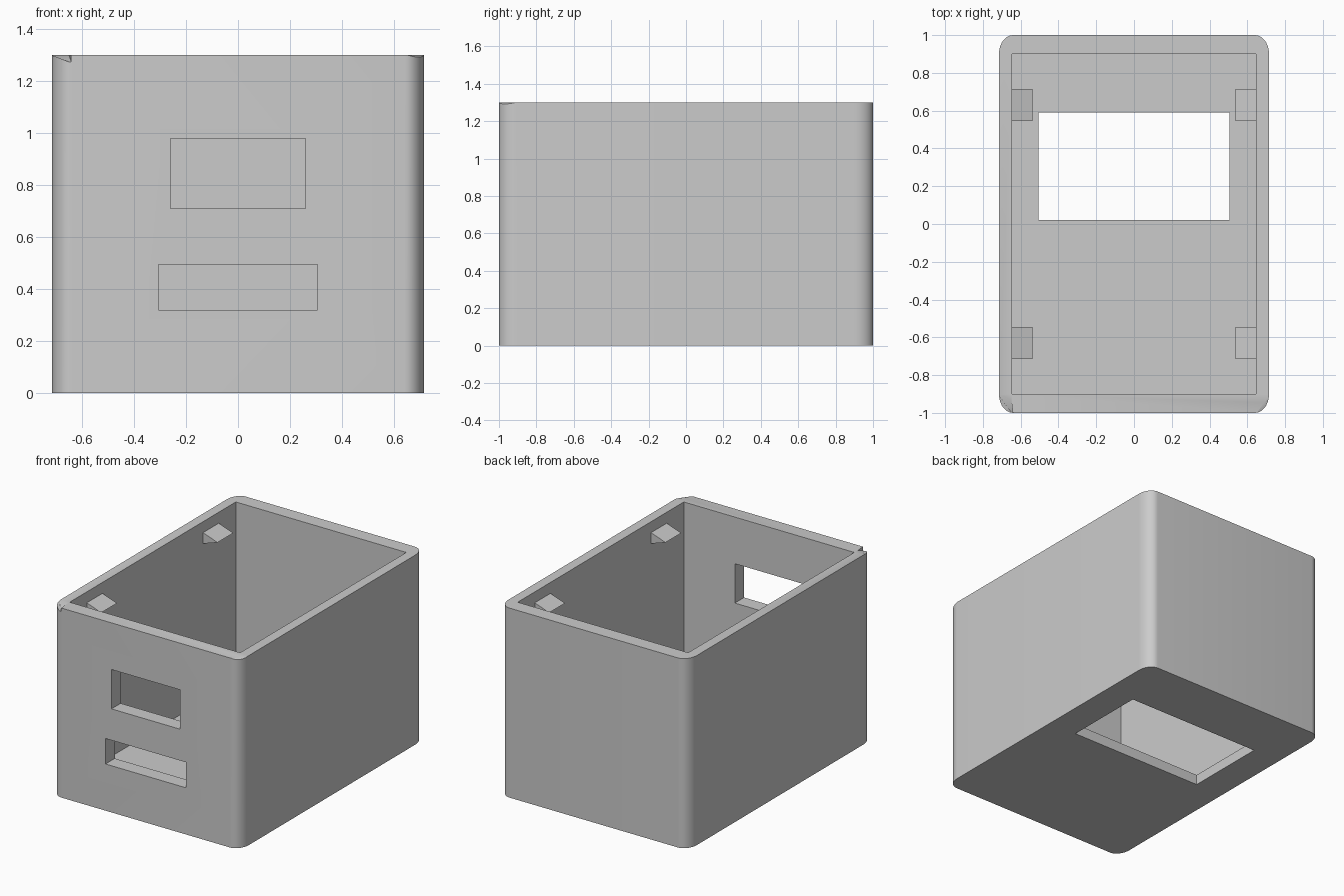
import bpy, bmesh
from math import cos, sin, pi, radians
from mathutils import Vector

old = bpy.data.objects.get("Cube")
if old:
    bpy.data.objects.remove(old, do_unlink=True)

grey = bpy.data.materials.new("grey plastic")
grey.use_nodes = True
COLOR = (0.6, 0.6, 0.6, 1)
grey.diffuse_color = COLOR
grey.node_tree.nodes["Principled BSDF"].inputs["Base Color"].default_value = COLOR

HX, HY, H = 0.715, 1.0, 1.3        # outer half sizes and height
IX, IY, FLOOR = 0.647, 0.9, 0.07   # inner half sizes and floor thickness
RX, RY = 0.075, 0.1                # corner rounding


def finish(name, bm):
    bmesh.ops.recalc_face_normals(bm, faces=bm.faces)
    mesh = bpy.data.meshes.new(name)
    bm.to_mesh(mesh)
    bm.free()
    mesh.materials.append(grey)
    obj = bpy.data.objects.new(name, mesh)
    bpy.context.collection.objects.link(obj)
    return obj


def prism(name, outline, direction):
    bm = bmesh.new()
    face = bm.faces.new([bm.verts.new(p) for p in outline])
    ext = bmesh.ops.extrude_face_region(bm, geom=[face])
    verts = [v for v in ext["geom"] if isinstance(v, bmesh.types.BMVert)]
    bmesh.ops.translate(bm, verts=verts, vec=Vector(direction))
    return finish(name, bm)


def block(name, x0, x1, y0, y1, z0, z1):
    base = [(x0, y0, z0), (x1, y0, z0), (x1, y1, z0), (x0, y1, z0)]
    return prism(name, base, (0, 0, z1 - z0))


def hull(name, points):
    bm = bmesh.new()
    for p in points:
        bm.verts.new(p)
    bmesh.ops.convex_hull(bm, input=bm.verts)
    return finish(name, bm)


def cut(obj, cutter):
    mod = obj.modifiers.new("cut", "BOOLEAN")
    mod.operation = "DIFFERENCE"
    mod.solver = "EXACT"
    mod.object = cutter
    bpy.context.view_layer.objects.active = obj
    bpy.ops.object.modifier_apply(modifier=mod.name)
    bpy.data.objects.remove(cutter, do_unlink=True)


# Body with rounded upright corners
outline = []
STEPS = 10
for k, (sx, sy) in enumerate([(1, 1), (-1, 1), (-1, -1), (1, -1)]):
    for i in range(STEPS + 1):
        a = (k + i / STEPS) * pi / 2
        outline.append((sx * (HX - RX) + RX * cos(a), sy * (HY - RY) + RY * sin(a), 0))
body = prism("case_body", outline, (0, 0, H))

# Cavity, two front openings and the floor opening
cut(body, block("cavity_cutter", -IX, IX, -IY, IY, FLOOR, H + 0.2))
cut(body, block("upper_window_cutter", -0.26, 0.26, -1.2, -0.7, 0.71, 0.98))
cut(body, block("lower_slot_cutter", -0.305, 0.305, -1.2, -0.7, 0.32, 0.495))
cut(body, block("floor_opening_cutter", -0.505, 0.505, 0.02, 0.59, -0.2, 0.2))

# Small chips in the front corners of the rim
TOP = H + 0.001
cut(body, hull("left_chip_cutter", [
    (-0.72, -0.9, TOP), (-0.65, -0.93, TOP), (-0.64, -1.01, TOP),
    (-0.64, -1.01, 1.27), (-0.72, -1.01, TOP)]))
cut(body, hull("right_chip_cutter", [
    (0.64, -1.01, TOP), (0.72, -0.9, TOP), (0.69, -1.01, 1.283), (0.72, -1.01, TOP)]))

bpy.ops.object.select_all(action="DESELECT")
body.select_set(True)
bpy.context.view_layer.objects.active = body
bpy.ops.object.shade_smooth_by_angle(angle=radians(25))

# Snap-fit wedges on the inner side walls
for sx, side in ((1, "left"), (-1, "right")):
    for y, end in ((-0.715, "front"), (0.545, "back")):
        prism(f"{end}_{side}_snap_wedge",
              [(sx * IX, y, 1.15), (sx * 0.537, y, 1.187), (sx * IX, y, 1.225)],
              (0, 0.17, 0))
